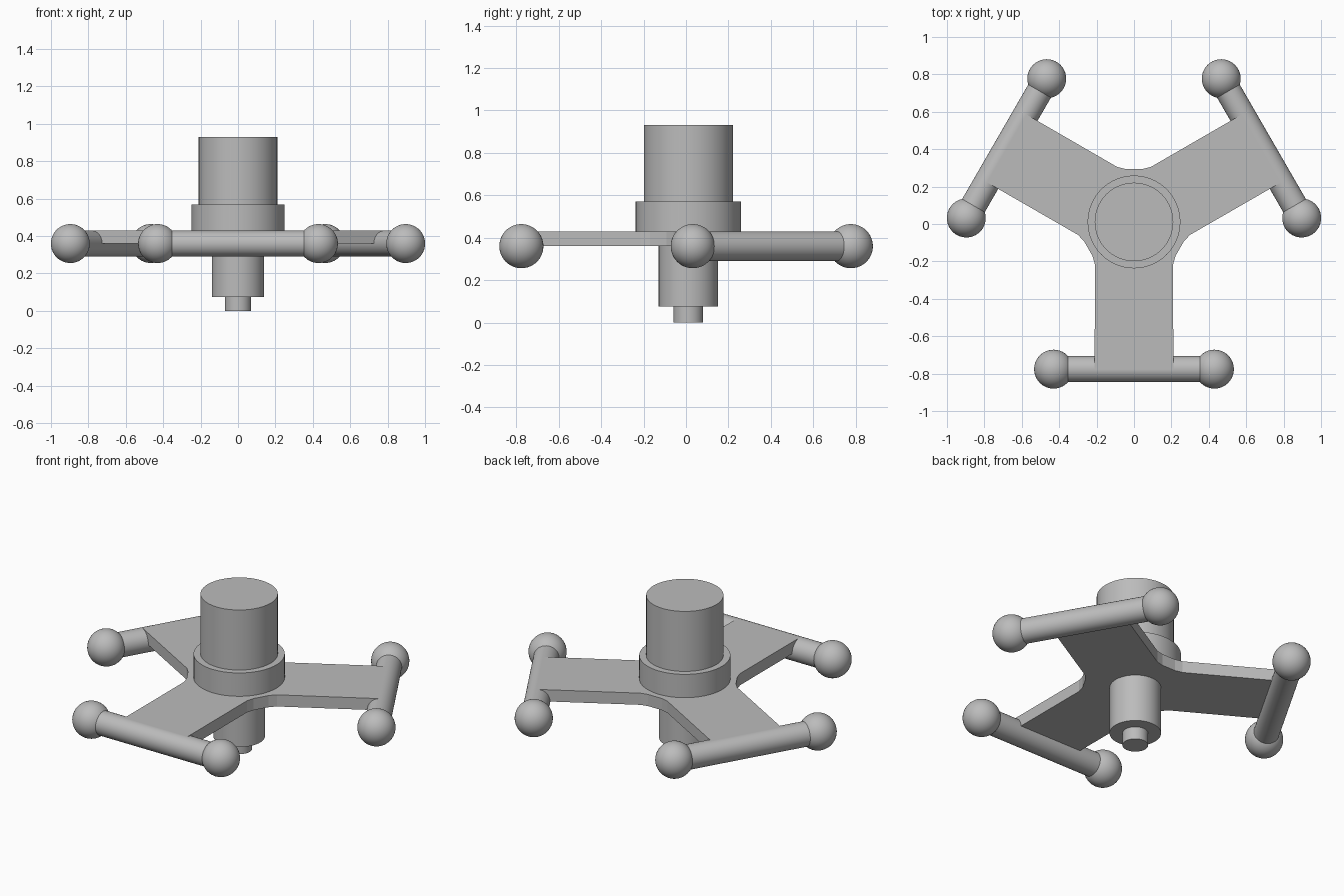
import bpy, bmesh, math
from mathutils import Matrix, Vector

if "Cube" in bpy.data.objects:
    bpy.data.objects.remove(bpy.data.objects["Cube"])

AXIS_Y = 0.011      # hub axis
ROD_DIST = 0.787    # hub axis to rod
ROD_HALF = 0.43     # rod centre to ball centre
ROD_Z = 0.36
PLATE_TOP = 0.43
ARM_HALF = 0.21

grey = bpy.data.materials.new("plain_grey")
grey.use_nodes = True
colour = (0.5, 0.5, 0.5, 1)
grey.diffuse_color = colour
grey.node_tree.nodes["Principled BSDF"].inputs["Base Color"].default_value = colour


def finish(obj, name, smooth=True):
    obj.name = obj.data.name = name
    obj.data.materials.append(grey)
    if smooth:
        bpy.ops.object.shade_smooth_by_angle(angle=math.radians(35))


def hub_cylinder(name, radius, bottom, top):
    bpy.ops.mesh.primitive_cylinder_add(
        vertices=64, radius=radius, depth=top - bottom,
        location=(0, AXIS_Y, (bottom + top) / 2))
    finish(bpy.context.object, name)


def turned(x, y, angle):
    p = Matrix.Rotation(angle, 3, "Z") @ Vector((x, y, 0))
    return Vector((p.x, p.y + AXIS_Y, 0))


# Stacked cylinders on the hub axis
hub_cylinder("motor_body", 0.21, 0.55, 0.93)
hub_cylinder("motor_collar", 0.248, 0.42, 0.57)
hub_cylinder("lower_housing", 0.14, 0.075, 0.4)
hub_cylinder("output_shaft", 0.07, 0, 0.1)

# Three-armed plate with eased inner corners
third = math.tau / 3
outline = []
for i in range(3):
    outline += [turned(x, -ROD_DIST, i * third) for x in (-ARM_HALF, ARM_HALF)]
    outline += [turned(x, y, (i - 1) * third) for x, y in
                ((0.09, 0.294), (0.045, 0.283), (-0.045, 0.283), (-0.09, 0.294))]
bm = bmesh.new()
face = bm.faces.new([bm.verts.new(p + Vector((0, 0, ROD_Z))) for p in outline])
grown = bmesh.ops.extrude_face_region(bm, geom=[face])
bmesh.ops.translate(bm, vec=(0, 0, PLATE_TOP - ROD_Z),
                    verts=[v for v in grown["geom"] if isinstance(v, bmesh.types.BMVert)])
bmesh.ops.recalc_face_normals(bm, faces=bm.faces)
mesh = bpy.data.meshes.new("arm_plate")
bm.to_mesh(mesh)
bm.free()
plate = bpy.data.objects.new("arm_plate", mesh)
bpy.context.collection.objects.link(plate)
finish(plate, "arm_plate", smooth=False)

# Cross rod and a ball at each end, repeated for each arm
for i, side in enumerate(("front", "right_side", "left_side")):
    angle = (0, -third, third)[i]
    centre = turned(0, -ROD_DIST, angle)
    bpy.ops.mesh.primitive_cylinder_add(
        vertices=48, radius=PLATE_TOP - ROD_Z, depth=2 * ROD_HALF,
        location=(centre.x, centre.y, ROD_Z), rotation=(0, math.pi / 2, angle))
    finish(bpy.context.object, side + "_rod")
    for x, end in ((-ROD_HALF, "a"), (ROD_HALF, "b")):
        p = turned(x, -ROD_DIST, angle)
        bpy.ops.mesh.primitive_uv_sphere_add(
            segments=40, ring_count=24, radius=0.104, location=(p.x, p.y, ROD_Z))
        finish(bpy.context.object, side + "_ball_" + end)
